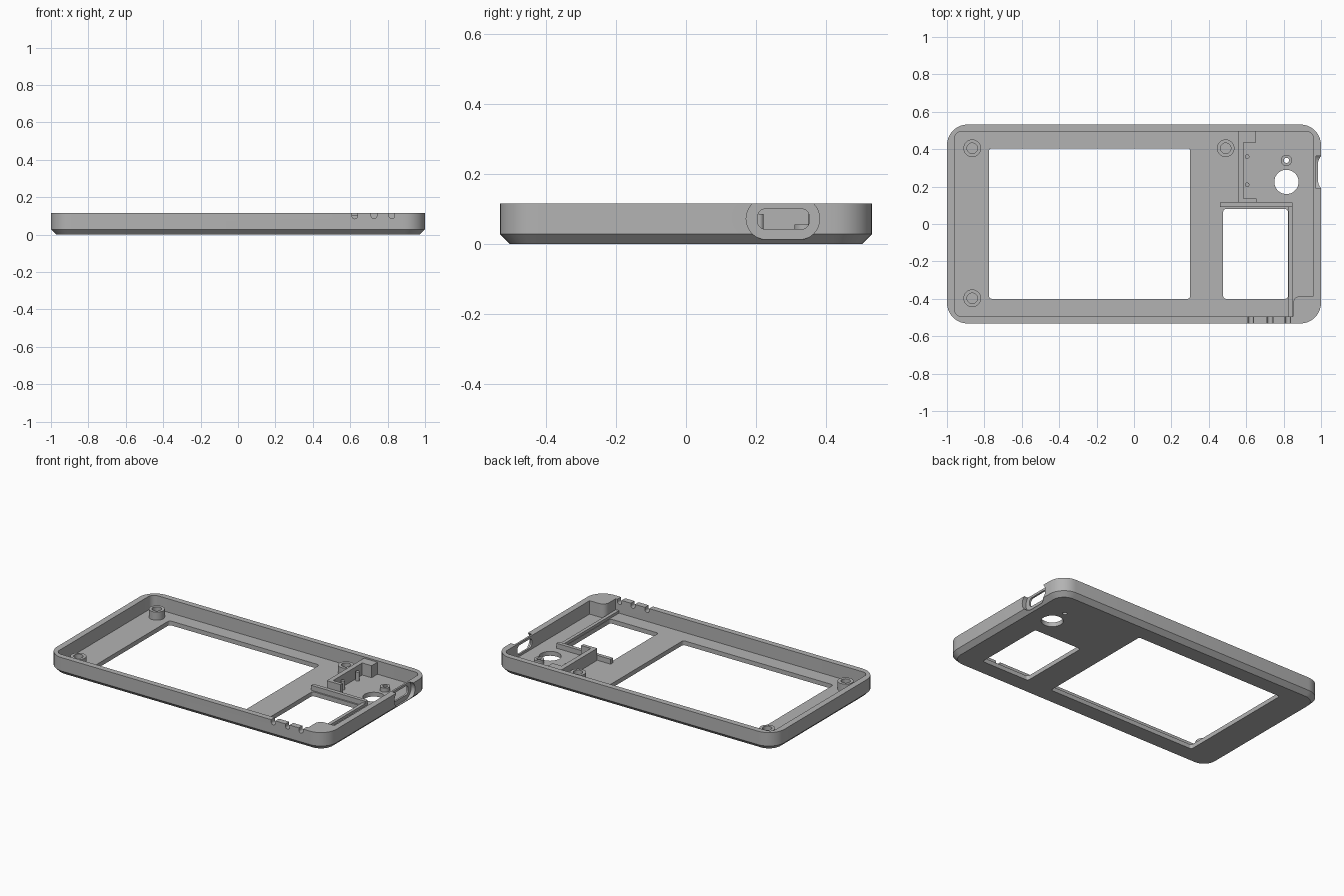
import bpy
import bmesh
import math
from mathutils import Vector

cube = bpy.data.objects.get("Cube")
if cube:
    bpy.data.objects.remove(cube, do_unlink=True)

grey = bpy.data.materials.new("case grey")
grey.use_nodes = True
COLOUR = (0.45, 0.45, 0.45, 1)
grey.diffuse_color = COLOUR
grey.node_tree.nodes["Principled BSDF"].inputs["Base Color"].default_value = COLOUR

TOP, FLOOR, BEVEL = 0.115, 0.028, 0.028


def fillet(corners, steps=8):
    """Outline from (x, y, radius) right-angled corners."""
    pts = []
    for i, (x, y, r) in enumerate(corners):
        c = Vector((x, y))
        if r == 0:
            pts.append(c)
            continue
        a = (Vector(corners[i - 1][:2]) - c).normalized()
        b = (Vector(corners[(i + 1) % len(corners)][:2]) - c).normalized()
        for k in range(steps + 1):
            t = k / steps * math.pi / 2
            pts.append(c + r * (a * (1 - math.sin(t)) + b * (1 - math.cos(t))))
    return pts


def rect(x0, x1, y0, y1, r=0):
    return fillet([(x0, y0, r), (x1, y0, r), (x1, y1, r), (x0, y1, r)])


def circle(x, y, r, n=32):
    return [Vector((x + r * math.cos(k * math.tau / n), y + r * math.sin(k * math.tau / n)))
            for k in range(n)]


def loft(name, layers, axis="z"):
    """Solid through equal-length outlines, each given as (outline, height)."""
    place = {"z": lambda p, h: (p.x, p.y, h),
             "x": lambda p, h: (h, p.x, p.y),
             "y": lambda p, h: (p.x, h, p.y)}[axis]
    bm = bmesh.new()
    rings = [[bm.verts.new(place(p, h)) for p in outline] for outline, h in layers]
    bm.faces.new(rings[0])
    bm.faces.new(rings[-1])
    for low, high in zip(rings, rings[1:]):
        for i in range(len(low)):
            bm.faces.new((low[i - 1], low[i], high[i], high[i - 1]))
    bmesh.ops.recalc_face_normals(bm, faces=bm.faces)
    mesh = bpy.data.meshes.new(name)
    bm.to_mesh(mesh)
    bm.free()
    mesh.materials.append(grey)
    obj = bpy.data.objects.new(name, mesh)
    bpy.context.collection.objects.link(obj)
    return obj


def prism(name, outline, low, high, axis="z"):
    return loft(name, [(outline, low), (outline, high)], axis)


def activate(obj):
    bpy.ops.object.select_all(action="DESELECT")
    obj.select_set(True)
    bpy.context.view_layer.objects.active = obj


def cut(obj, cutter):
    cutter.hide_render = True
    mod = obj.modifiers.new("cut", "BOOLEAN")
    mod.operation, mod.solver, mod.object = "DIFFERENCE", "EXACT", cutter
    activate(obj)
    bpy.ops.object.modifier_apply(modifier=mod.name)
    bpy.data.objects.remove(cutter, do_unlink=True)


def smooth(obj):
    activate(obj)
    bpy.ops.object.shade_smooth_by_angle(angle=math.radians(30))


# Outer shell with a chamfered underside
full = rect(-1, 1, -0.532, 0.532, 0.11)
inset = rect(-1 + BEVEL, 1 - BEVEL, -0.532 + BEVEL, 0.532 - BEVEL, 0.11 - BEVEL)
shell = loft("case_shell", [(inset, 0), (full, BEVEL), (full, TOP)])

# Hollow, leaving a solid corner block at the front left
cavity = fillet([(-0.96, -0.495, 0.04), (0.85, -0.495, 0), (0.85, -0.385, 0.04),
                 (0.96, -0.385, 0), (0.96, 0.495, 0.04), (-0.96, 0.495, 0.04)])
cut(shell, prism("cavity", cavity, FLOOR, 0.2))

# Floor openings: two windows, a button hole and an indicator hole
for outline in (rect(-0.775, 0.3, -0.4, 0.405, 0.015),
                rect(0.477, 0.823, -0.4, 0.08, 0.015),
                circle(0.815, 0.225, 0.065),
                circle(0.815, 0.34, 0.014)):
    cut(shell, prism("opening", outline, -0.1, 0.1))

# Plug recess and port in the end wall
cut(shell, prism("recess", rect(0.172, 0.382, 0.012, 0.132, 0.0599), 0.972, 1.1, "x"))
cut(shell, prism("port", rect(0.205, 0.352, 0.042, 0.1, 0.022), 0.93, 1.1, "x"))

# Round-bottomed cable slots in the front wall
for x in (0.625, 0.727, 0.823):
    slot = fillet([(x - 0.015, 0.085, 0.0149), (x + 0.015, 0.085, 0.0149),
                   (x + 0.015, 0.2, 0), (x - 0.015, 0.2, 0)])
    cut(shell, prism("slot", slot, -0.6, -0.47, "y"))
smooth(shell)

# Screw bosses and indicator collar
for name, x, y, outer, bore, height in (
        ("boss_back_right", -0.865, 0.405, 0.047, 0.028, 0.08),
        ("boss_front_right", -0.865, -0.397, 0.047, 0.028, 0.08),
        ("boss_back_left", 0.49, 0.405, 0.047, 0.028, 0.08),
        ("indicator_collar", 0.815, 0.34, 0.03, 0.014, 0.055)):
    boss = prism(name, circle(x, y, outer), FLOOR - 0.005, height)
    cut(boss, prism("bore", circle(x, y, bore), 0, 0.2))
    smooth(boss)

# Locating pins beside the partition
for name, y in (("pin_back", 0.36), ("pin_front", 0.21)):
    smooth(prism(name, circle(0.605, y, 0.012, 16), FLOOR - 0.005, 0.085))

# Partition wall with a thick back end and a short front foot
partition = fillet([(0.555, 0.115, 0), (0.655, 0.115, 0), (0.655, 0.137, 0),
                    (0.585, 0.137, 0), (0.585, 0.435, 0), (0.652, 0.435, 0),
                    (0.652, 0.505, 0), (0.555, 0.505, 0)])
prism("partition_wall", partition, FLOOR - 0.005, 0.106)

# Low rails around the small window
prism("window_back_rail", rect(0.46, 0.848, 0.09, 0.114), FLOOR - 0.005, 0.06)
prism("window_side_rail", rect(0.826, 0.848, -0.494, 0.091), FLOOR - 0.005, 0.045)
